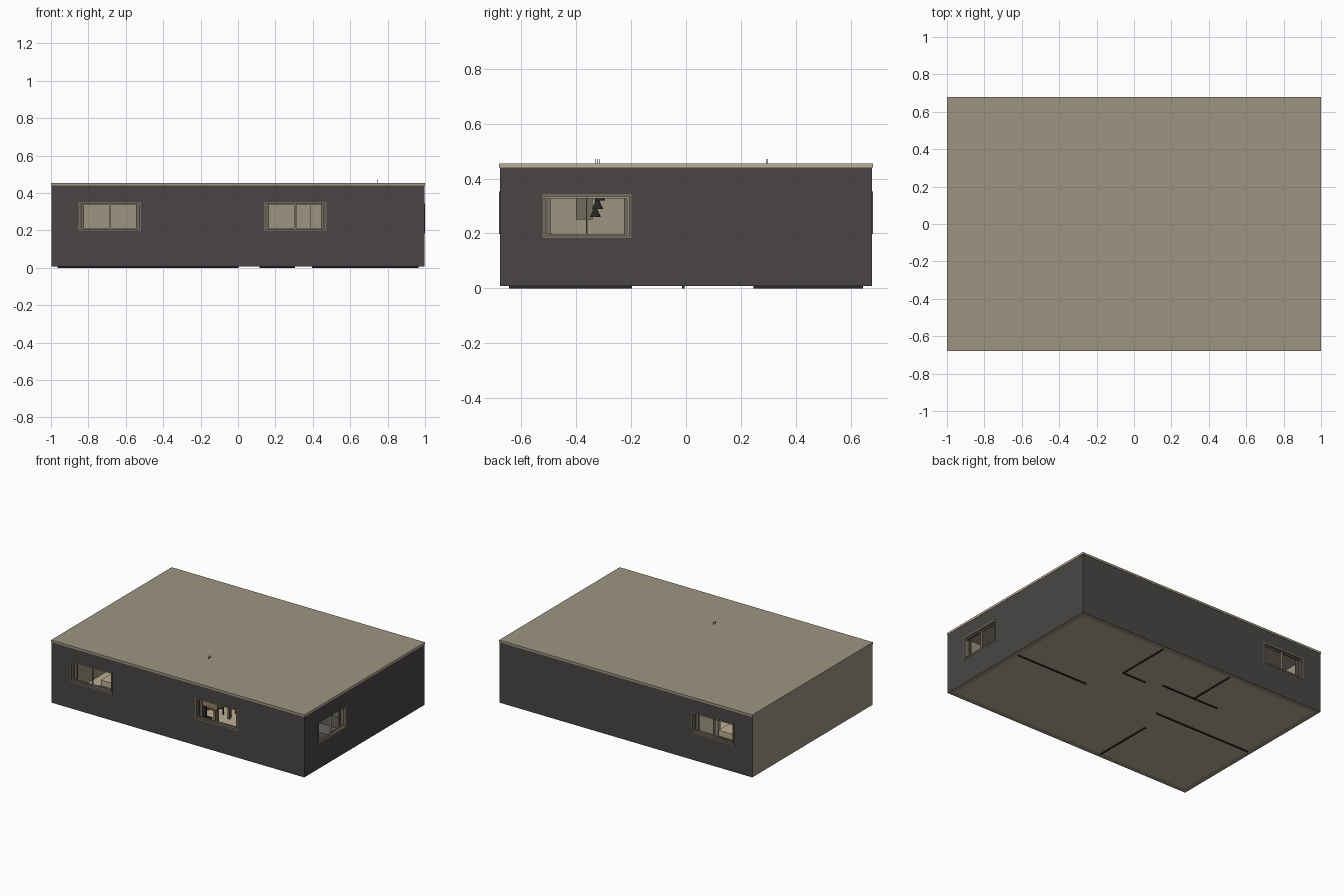
import bpy, bmesh, math
from mathutils import Vector, Matrix

if "Cube" in bpy.data.objects:
    bpy.data.objects.remove(bpy.data.objects["Cube"])


def material(name, rgb):
    m = bpy.data.materials.new(name)
    m.diffuse_color = (*rgb, 1)
    m.use_nodes = True
    m.node_tree.nodes["Principled BSDF"].inputs["Base Color"].default_value = m.diffuse_color
    return m


DARK = material("charcoal wall", (0.068, 0.060, 0.060))
BEIGE = material("beige plaster", (0.34, 0.30, 0.225))
CREAM = material("cream", (0.52, 0.43, 0.31))
FRAME = material("taupe frame", (0.17, 0.15, 0.115))
BLACK = material("near black", (0.02, 0.02, 0.02))
FABRIC = material("grey fabric", (0.13, 0.125, 0.12))
WOOD = material("brown wood", (0.20, 0.13, 0.08))


def boxes(name, spans, mat):
    """One object made of boxes given as (x0, x1, y0, y1, z0, z1)."""
    bm = bmesh.new()
    for x0, x1, y0, y1, z0, z1 in spans:
        mtx = (Matrix.Translation(((x0 + x1) / 2, (y0 + y1) / 2, (z0 + z1) / 2))
               @ Matrix.Diagonal((abs(x1 - x0), abs(y1 - y0), abs(z1 - z0), 1)))
        bmesh.ops.create_cube(bm, size=1, matrix=mtx)
    me = bpy.data.meshes.new(name)
    bm.to_mesh(me)
    bm.free()
    me.materials.append(mat)
    ob = bpy.data.objects.new(name, me)
    bpy.context.collection.objects.link(ob)
    return ob


def cylinder(name, x, y, z0, z1, r0, r1, mat, sides=16):
    bpy.ops.mesh.primitive_cone_add(vertices=sides, radius1=r0, radius2=r1, depth=z1 - z0,
                                    location=(x, y, (z0 + z1) / 2))
    ob = bpy.context.object
    ob.name = name
    ob.data.materials.append(mat)
    bpy.ops.object.shade_smooth_by_angle()
    return ob


W, D, T = 0.998, 0.678, 0.035      # half width, half depth, wall thickness
FLOOR, CEIL, TOP = 0.02, 0.44, 0.455

# Each window: wall side, range along the wall, height range
WINDOWS = {
    "front_left_window": ("front", -0.85, -0.52, 0.20, 0.35),
    "front_right_window": ("front", 0.14, 0.47, 0.20, 0.35),
    "back_window": ("back", -0.85, -0.52, 0.20, 0.35),
    "right_window": ("right", -0.52, -0.20, 0.185, 0.342),
}


def on_wall(side, a0, a1, d0, d1, z0, z1):
    """Box on a wall: along it a0..a1, depth d0..d1 measured inward from the outline."""
    if side == "front":
        return (a0, a1, -0.68 + d0, -0.68 + d1, z0, z1)
    if side == "back":
        return (a0, a1, 0.68 - d1, 0.68 - d0, z0, z1)
    return (1 - d1, 1 - d0, a0, a1, z0, z1)


# Outer walls: hollow shell with window openings
shell = boxes("outer_walls", [(-W, W, -D, D, 0.008, CEIL)], DARK)
shell.data.materials.append(BEIGE)
cuts = [boxes("room_cutter", [(-W + T, W - T, -D + T, D - T, -0.1, 0.6)], BEIGE)]
for name, (side, a0, a1, z0, z1) in WINDOWS.items():
    cuts.append(boxes(name + "_cutter", [on_wall(side, a0, a1, -0.05, 0.1, z0, z1)], BEIGE))
for c in cuts:
    mod = shell.modifiers.new(c.name, "BOOLEAN")
    mod.operation, mod.solver, mod.object = "DIFFERENCE", "EXACT", c
    c.hide_render = True
bpy.context.view_layer.objects.active = shell
for mod in list(shell.modifiers):
    bpy.ops.object.modifier_apply(modifier=mod.name)
for c in cuts:
    bpy.data.objects.remove(c)
# Charcoal on the outside of the front, back and right; beige elsewhere
for p in shell.data.polygons:
    c, n = p.center, p.normal
    outside = (abs(n.y) > 0.9 and abs(c.y) > D - 0.003) or (n.x > 0.9 and c.x > W - 0.003)
    p.material_index = 0 if outside else 1

# Floor, roof and the lighter right-hand roof edge
boxes("floor", [(-W + T, W - T, -D + T, D - T, 0.008, FLOOR)], CREAM)
boxes("roof", [(-1, 0.998, -0.68, 0.68, CEIL, TOP)], BEIGE)
boxes("roof_edge", [(0.998, 1, -0.68, 0.68, CEIL, TOP)], CREAM)

# Windows: outer frame, sashes and curtains
for name, (side, a0, a1, z0, z1) in WINDOWS.items():
    def ring(i, w, d0, d1, l=a0, r=a1):
        l, r, b, t = l + i, r - i, z0 + i, z1 - i
        return [on_wall(side, l, r, d0, d1, b, b + w), on_wall(side, l, r, d0, d1, t - w, t),
                on_wall(side, l, l + w, d0, d1, b + w, t - w),
                on_wall(side, r - w, r, d0, d1, b + w, t - w)]
    mid = (a0 + a1) / 2
    boxes(name + "_frame", ring(-0.002, 0.010, 0, 0.036), FRAME)
    boxes(name + "_sashes", ring(0.008, 0.006, 0.012, 0.02, a0, mid + 0.012)
          + ring(0.008, 0.006, 0.02, 0.028, mid - 0.012, a1), BEIGE)
    folds = []
    for k in range(3):
        s = k * 0.012
        d = 0.042 + 0.006 * (k % 2)
        folds.append(on_wall(side, a0 - 0.01 + s, a0 + 0.002 + s, d, d + 0.008, 0.05, 0.40))
        folds.append(on_wall(side, a1 - 0.002 - s, a1 + 0.01 - s, d, d + 0.008, 0.05, 0.40))
    boxes(name + "_curtains", folds, FRAME)

# Inner partitions, each with a dark foot showing below the floor
PARTITIONS = [(0.40, 0.96, -0.01, -0.01), (-0.96, -0.20, -0.01, -0.01),
              (-0.26, -0.26, -0.64, -0.20), (-0.26, -0.26, 0.29, 0.64),
              (-0.45, 0.0, 0.29, 0.29), (0.30, 0.30, 0.25, 0.64), (0.12, 0.30, 0.25, 0.25)]


def thick(p, h, z0, z1):
    x0, x1, y0, y1 = p
    return (x0 - h, x1 + h, y0 - h, y1 + h, z0, z1)


boxes("partitions", [thick(p, 0.015, FLOOR, CEIL) for p in PARTITIONS], BEIGE)
boxes("partition_feet", [thick(p, 0.004, 0.0, FLOOR) for p in PARTITIONS], BLACK)

# Beds against the partitions in the two left rooms
for name, s in (("front", -1), ("back", 1)):
    y0, y1 = sorted((s * 0.03 - 0.0, s * 0.40))
    boxes(name + "_bed_base", [(-0.82, -0.52, y0, y1, FLOOR, 0.07)], WOOD)
    boxes(name + "_mattress", [(-0.81, -0.53, y0 + 0.01, y1 - 0.01, 0.07, 0.11)], CREAM)
    h = sorted((s * 0.012, s * 0.03))
    boxes(name + "_headboard", [(-0.84, -0.50, h[0], h[1], FLOOR, 0.20)], FABRIC)

# Living room: sofa, table with chairs, cabinet and wall picture
boxes("sofa", [(0.50, 0.90, -0.20, -0.04, FLOOR, 0.09), (0.50, 0.90, -0.08, -0.03, 0.09, 0.17),
               (0.47, 0.50, -0.20, -0.03, FLOOR, 0.13), (0.90, 0.93, -0.20, -0.03, FLOOR, 0.13)], FABRIC)
boxes("dining_table", [(-0.12, 0.12, -0.42, -0.22, 0.145, 0.157)]
      + [(x - 0.008, x + 0.008, y - 0.008, y + 0.008, FLOOR, 0.145)
         for x in (-0.10, 0.10) for y in (-0.40, -0.24)], WOOD)
for i, (x, s) in enumerate([(-0.06, -1), (0.06, -1), (-0.06, 1), (0.06, 1)]):
    y = -0.32 + s * 0.14
    boxes("chair_%d" % (i + 1), [(x - 0.035, x + 0.035, y - 0.035, y + 0.035, 0.09, 0.10),
          (x - 0.035, x + 0.035, y + s * 0.028, y + s * 0.036, 0.10, 0.20)]
          + [(x + a - 0.004, x + a + 0.004, y + b - 0.004, y + b + 0.004, FLOOR, 0.09)
             for a in (-0.03, 0.03) for b in (-0.03, 0.03)], BLACK)
boxes("wall_picture", [(-0.245, -0.238, -0.40, -0.34, 0.25, 0.33)], FRAME)
boxes("cabinet", [(0.34, 0.90, 0.56, 0.64, FLOOR, 0.16)], WOOD)

# Pendant lamps whose wires pass just through the roof
for i, (x, y) in enumerate([(0.0, -0.33), (0.0, -0.322), (0.0, -0.314), (0.745, 0.295)]):
    drop = 0.29 + 0.03 * (i % 3)
    cylinder("lamp_wire_%d" % (i + 1), x, y, drop, 0.472, 0.001, 0.001, BLACK, 6)
    cylinder("lamp_shade_%d" % (i + 1), x, y, drop - 0.03, drop, 0.02, 0.006, BLACK)
